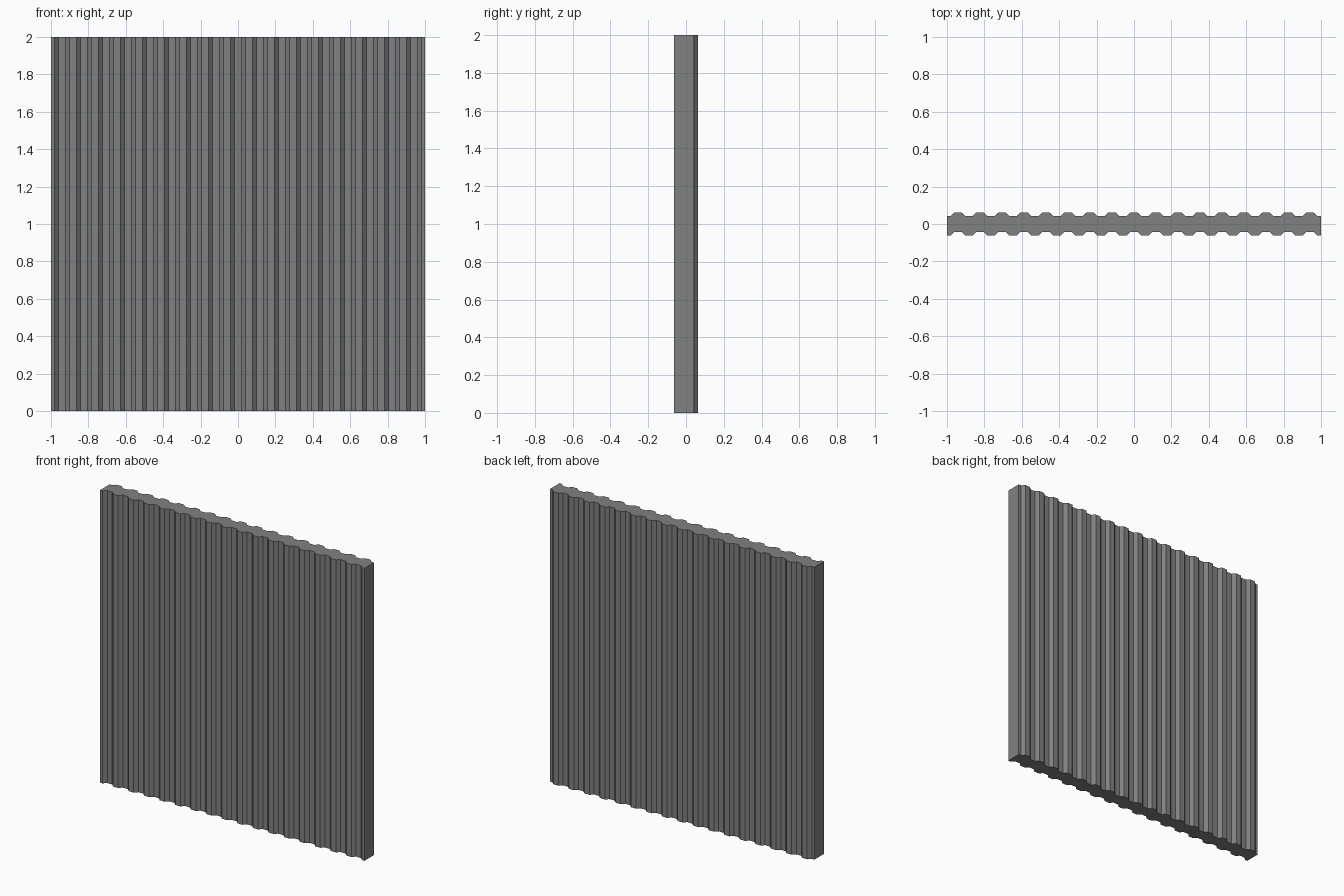
import bpy, bmesh

if "Cube" in bpy.data.objects:
    bpy.data.objects.remove(bpy.data.objects["Cube"])

RIBS = 17
PITCH = 2 / RIBS
FLAT = 0.0375              # width of each flat
SLOPE = PITCH / 2 - FLAT   # run of each slanted flank
DEPTH = 0.021
HALF = 0.0625
HEIGHT = 2.0


def wave(y_low):
    """Trapezoid wave from x=-1 to x=1, starting half way along a low flat."""
    pts = [(-1, y_low)]
    for i in range(RIBS):
        x = -1 + i * PITCH + FLAT / 2
        pts += [(x, y_low), (x + SLOPE, y_low + DEPTH),
                (x + SLOPE + FLAT, y_low + DEPTH),
                (x + 2 * SLOPE + FLAT, y_low)]
    return pts + [(1, y_low)]


# Thick corrugated panel: front and back follow the same wave
outline = wave(-HALF) + wave(HALF - DEPTH)[::-1]
bm = bmesh.new()
base = bm.faces.new([bm.verts.new((x, y, 0)) for x, y in outline])
top = bmesh.ops.extrude_face_region(bm, geom=[base], use_keep_orig=True)
bmesh.ops.translate(bm, vec=(0, 0, HEIGHT),
                    verts=[v for v in top["geom"] if isinstance(v, bmesh.types.BMVert)])
bmesh.ops.recalc_face_normals(bm, faces=bm.faces)

mesh = bpy.data.meshes.new("corrugated_panel")
bm.to_mesh(mesh)
bm.free()
panel = bpy.data.objects.new("corrugated_panel", mesh)
bpy.context.collection.objects.link(panel)

# Dark grey metal
grey = bpy.data.materials.new("dark_grey")
grey.diffuse_color = (0.22, 0.22, 0.22, 1)
grey.use_nodes = True
grey.node_tree.nodes["Principled BSDF"].inputs["Base Color"].default_value = grey.diffuse_color
mesh.materials.append(grey)
